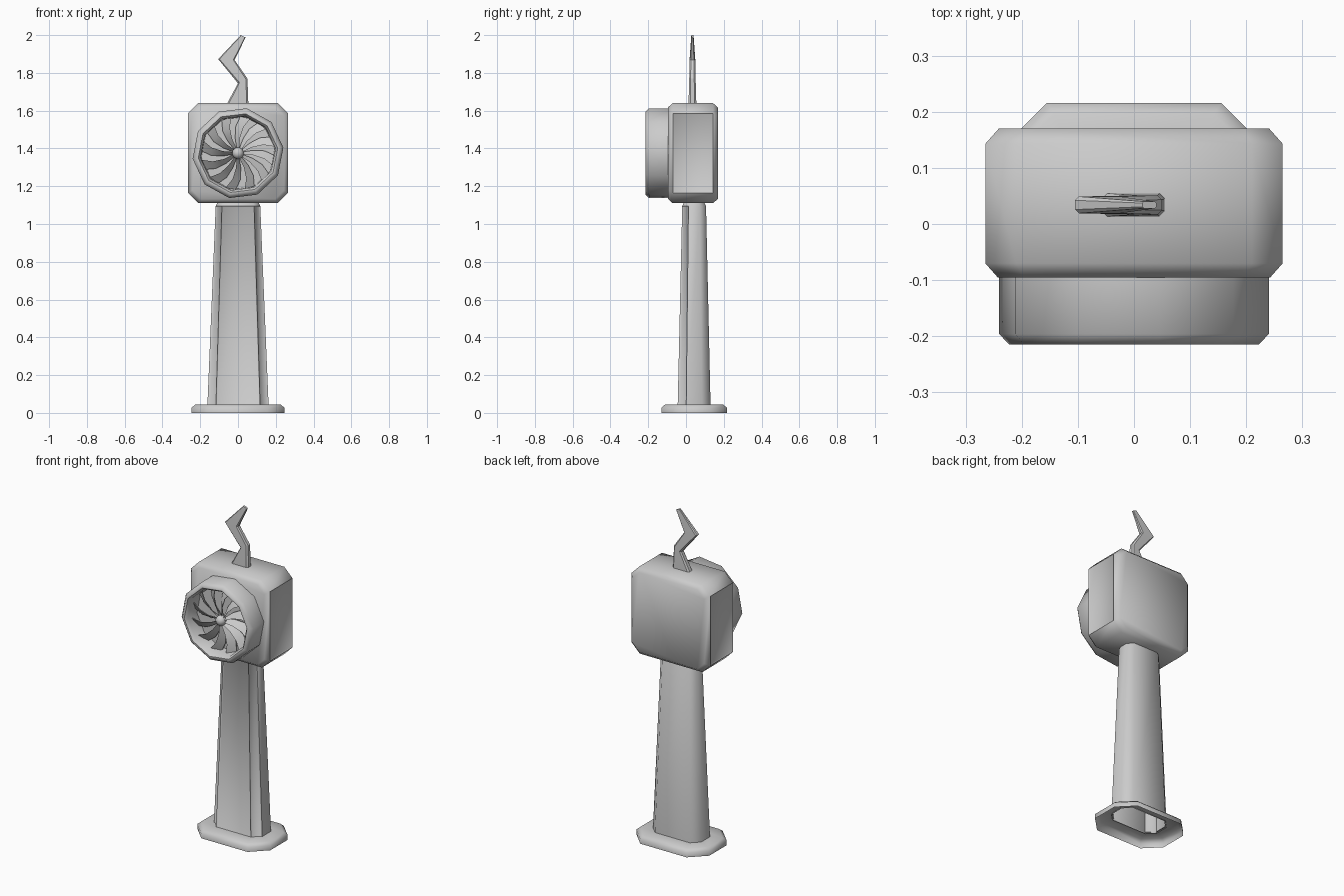
import bpy, bmesh, math
from mathutils import Vector

if "Cube" in bpy.data.objects:
    bpy.data.objects.remove(bpy.data.objects["Cube"])


def finish(name, bm, angle=50):
    me = bpy.data.meshes.new(name)
    bm.to_mesh(me)
    bm.free()
    ob = bpy.data.objects.new(name, me)
    bpy.context.collection.objects.link(ob)
    bpy.ops.object.select_all(action='DESELECT')
    ob.select_set(True)
    bpy.context.view_layer.objects.active = ob
    bpy.ops.object.shade_smooth_by_angle(angle=math.radians(angle))
    return ob


def loft(rings, cap_start=True, cap_end=True):
    """Skin a list of equal-length point loops."""
    bm = bmesh.new()
    vs = [[bm.verts.new(p) for p in r] for r in rings]
    n = len(rings[0])
    for a, b in zip(vs, vs[1:]):
        for i in range(n):
            j = (i + 1) % n
            bm.faces.new((a[i], a[j], b[j], b[i]))
    if cap_start:
        bm.faces.new(vs[0][::-1])
    if cap_end:
        bm.faces.new(vs[-1])
    bmesh.ops.recalc_face_normals(bm, faces=bm.faces[:])
    bm.normal_update()
    return bm


def octagon(a, b, c):
    """Rectangle of half sizes a, b with corners cut by c."""
    return [(a - c, -b), (a, c - b), (a, b - c), (a - c, b),
            (c - a, b), (-a, b - c), (-a, c - b), (c - a, -b)]


def panel(bm, test, width, depth):
    faces = [f for f in bm.faces if test(f)]
    bmesh.ops.inset_individual(bm, faces=faces, thickness=width, depth=-depth)


CY = 0.043    # centre line of post and foot
FZ = 1.375    # fan and head centre height


def flat_ring(z, a, b, c):
    return [(x, y + CY, z) for x, y in octagon(a, b, c)]


# Foot: open underneath, rounded upper rim, running in to the post
bm = loft([flat_ring(0, .245, .173, .09), flat_ring(.028, .245, .173, .09),
           flat_ring(.045, .225, .153, .082), flat_ring(.045, .155, .083, .045)],
          False, False)
finish("foot", bm)

# Tapered post with sunken front and corner panels
bm = loft([flat_ring(.04, .162, .087, .045), flat_ring(1.095, .118, .063, .033),
           flat_ring(1.115, .108, .053, .03)], False, True)
panel(bm, lambda f: f.calc_area() > .03 and f.normal.y < -.3, .009, .006)
finish("post", bm)

# Head box with cut corners and bevelled front and back
def head_ring(y, inset):
    return [(x, y, z + FZ) for x, z in octagon(.265 - inset, .265 - inset, .055 - inset * .4)]

bm = loft([head_ring(-.095, .022), head_ring(-.07, 0),
           head_ring(.143, 0), head_ring(.17, .024)])
panel(bm, lambda f: abs(f.normal.x) > .98, .006, .004)
finish("head", bm)

# Ten-sided fan housing with recessed floor
def fan_ring(y, r):
    return [(r * math.cos(t), y, FZ + r * math.sin(t))
            for t in (math.radians(7 + 36 * i) for i in range(10))]

bm = loft([fan_ring(-.09, .242), fan_ring(-.196, .242), fan_ring(-.215, .224),
           fan_ring(-.215, .212), fan_ring(-.2, .2), fan_ring(-.115, .196)])
finish("fan_housing", bm)

# Swept, pitched fan blades
bm = bmesh.new()
COUNT = 12
for k in range(COUNT):
    base = 2 * math.pi * k / COUNT
    sections = []
    for r, sweep, half in ((.02, 0, .006), (.08, .03, .013), (.14, -.06, .021), (.192, -.2, .027)):
        t = base + sweep
        out = Vector((math.cos(t), 0, math.sin(t)))
        side = Vector((-math.sin(t), 0, math.cos(t)))
        mid = out * r + Vector((0, -.15, FZ))
        tilt = side * half + Vector((0, .016, 0))
        thick = Vector((0, .003, 0))
        sections.append([bm.verts.new(mid + p) for p in
                         (tilt - thick, tilt + thick, thick - tilt, -tilt - thick)])
    for a, b in zip(sections, sections[1:]):
        for i in range(4):
            bm.faces.new((a[i], a[(i + 1) % 4], b[(i + 1) % 4], b[i]))
    bm.faces.new(sections[0][::-1])
    bm.faces.new(sections[-1])
bmesh.ops.recalc_face_normals(bm, faces=bm.faces[:])
finish("fan_blades", bm, 30)

# Fan hub
bm = bmesh.new()
bmesh.ops.create_uvsphere(bm, u_segments=12, v_segments=8, radius=.031)
bmesh.ops.translate(bm, verts=bm.verts[:], vec=(0, -.162, FZ))
finish("fan_hub", bm)

# Zigzag antenna: left point, right point, half thickness
steps = [((-.062, 1.63), (.055, 1.63), .021), ((0, 1.745), (.05, 1.77), .017),
         ((-.105, 1.873), (-.018, 1.868), .015), ((.015, 2.0), (.04, 1.988), .006)]
rings = []
for (lx, lz), (rx, rz), h in steps:
    half = (rx - lx) / 2
    ring = []
    for x, y in octagon(half, h, h * .45):
        f = (x + half) / (2 * half)
        ring.append((lx + x + half, .034 + y, lz + (rz - lz) * f))
    rings.append(ring)
finish("antenna", loft(rings), 30)
